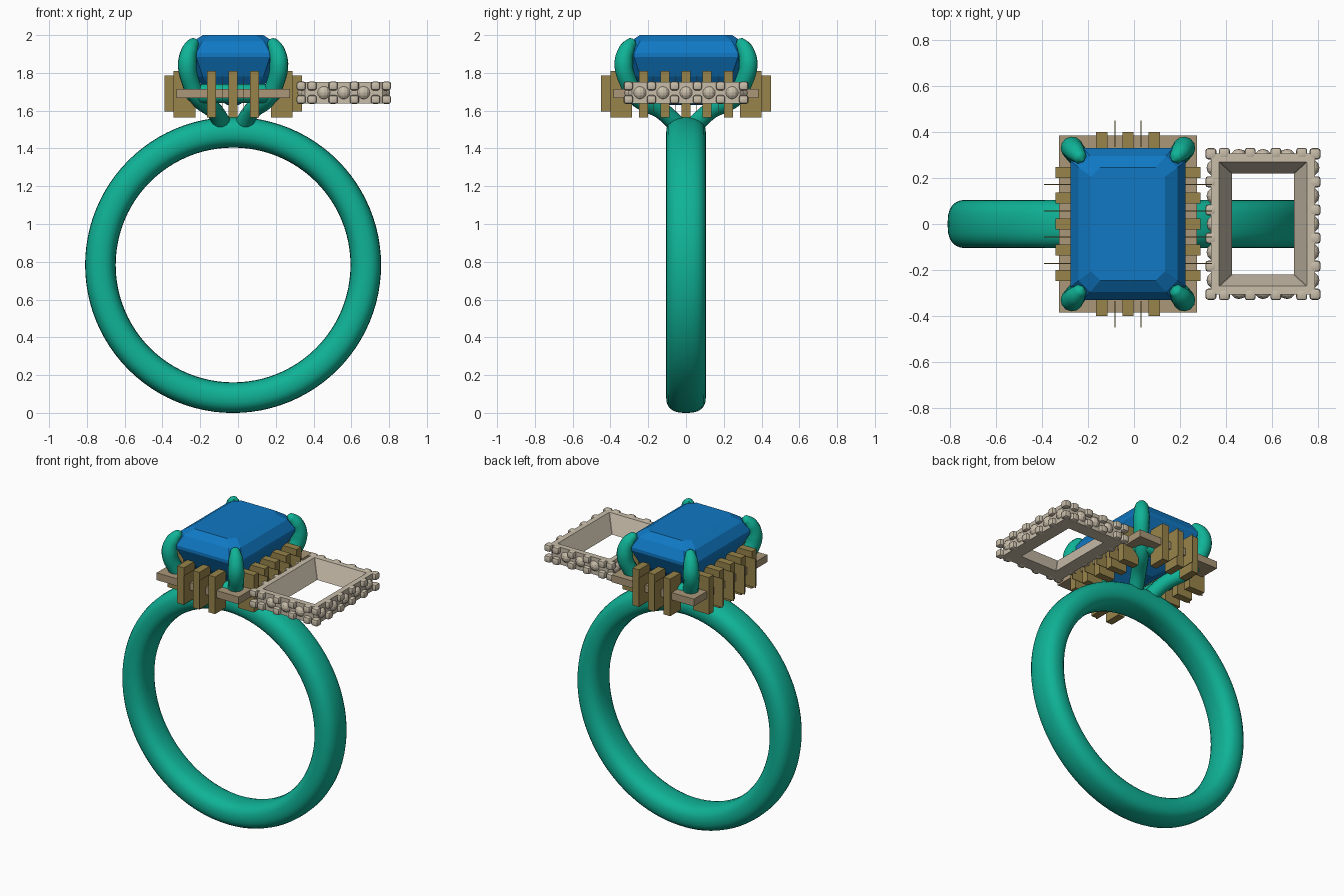
import bpy, bmesh, math
from mathutils import Matrix

if "Cube" in bpy.data.objects:
    bpy.data.objects.remove(bpy.data.objects["Cube"])

CX = -0.026          # centre of ring and setting
HX = 0.56            # centre of the loose halo
HZ = 1.695           # mid height of both frames


def mat(name, col):
    m = bpy.data.materials.new(name)
    m.diffuse_color = (*col, 1)
    m.use_nodes = True
    m.node_tree.nodes["Principled BSDF"].inputs["Base Color"].default_value = m.diffuse_color
    return m


GREEN = mat("green_metal", (0.005, 0.45, 0.31))
BLUE = mat("blue_gem", (0.005, 0.19, 0.55))
BROWN = mat("brown_bars", (0.31, 0.23, 0.07))
TAN = mat("tan_rail", (0.40, 0.31, 0.19))
CREAM = mat("cream_halo", (0.58, 0.51, 0.40))


def finish(name, bm, m, smooth=None):
    bmesh.ops.recalc_face_normals(bm, faces=bm.faces)
    me = bpy.data.meshes.new(name)
    bm.to_mesh(me)
    bm.free()
    me.materials.append(m)
    ob = bpy.data.objects.new(name, me)
    bpy.context.collection.objects.link(ob)
    if smooth:
        bpy.ops.object.select_all(action='DESELECT')
        ob.select_set(True)
        bpy.context.view_layer.objects.active = ob
        bpy.ops.object.shade_smooth_by_angle(angle=math.radians(smooth))
    return ob


def loft(name, sections, m, closed=False, smooth=None):
    """Skin closed loops; join last to first, or cap both ends."""
    bm = bmesh.new()
    rows = [[bm.verts.new(p) for p in s] for s in sections]
    n = len(rows[0])
    for i in range(len(rows) - (0 if closed else 1)):
        a, b = rows[i], rows[(i + 1) % len(rows)]
        for j in range(n):
            k = (j + 1) % n
            bm.faces.new((a[j], a[k], b[k], b[j]))
    if not closed:
        bm.faces.new(rows[0])
        bm.faces.new(rows[-1])
    return finish(name, bm, m, smooth)


def box(bm, x0, x1, y0, y1, z0, z1):
    M = Matrix.Translation(((x0 + x1) / 2, (y0 + y1) / 2, (z0 + z1) / 2))
    S = Matrix.Diagonal((abs(x1 - x0), abs(y1 - y0), z1 - z0, 1))
    return bmesh.ops.create_cube(bm, size=1, matrix=M @ S)['verts']


def rect(cx, hx, hy, z, cut=0):
    """Rectangle loop, with cut corners when cut > 0."""
    if not cut:
        q = [(hx, hy), (-hx, hy), (-hx, -hy), (hx, -hy)]
    else:
        q = [(hx, hy - cut), (hx - cut, hy), (cut - hx, hy), (-hx, hy - cut),
             (-hx, cut - hy), (cut - hx, -hy), (hx - cut, -hy), (hx, cut - hy)]
    return [(cx + x, y, z) for x, y in q]


# band: superellipse section revolved about the y axis
def power(v, e):
    return math.copysign(abs(v) ** e, v)


band = []
for i in range(96):
    a = math.tau * i / 96
    loop = []
    for j in range(24):
        t = math.tau * j / 24
        r = 0.7025 + 0.081 * power(math.cos(t), 0.85)
        y = 0.105 * power(math.sin(t), 0.75)
        loop.append((CX + r * math.cos(a), y, 0.783 + r * math.sin(a)))
    band.append(loop)
loft("ring_band", band, GREEN, closed=True, smooth=60)

# step cut gem
loft("centre_gem", [rect(CX, hx, hy, z, c) for hx, hy, z, c in (
    (0.03, 0.11, 1.63, 0.01), (0.13, 0.21, 1.69, 0.03), (0.20, 0.28, 1.78, 0.04),
    (0.25, 0.33, 1.885, 0.055), (0.25, 0.33, 1.905, 0.055), (0.215, 0.295, 1.965, 0.05),
    (0.16, 0.245, 2.0, 0.04))], BLUE)


# round wires from curves: points are x, y, z, radius factor
def wire(name, pts, radius, cyclic=False, handle='AUTO'):
    cu = bpy.data.curves.new(name, 'CURVE')
    cu.dimensions = '3D'
    cu.bevel_depth = radius
    cu.bevel_resolution = 4
    cu.use_fill_caps = True
    sp = cu.splines.new('BEZIER')
    sp.resolution_u = 8
    sp.use_cyclic_u = cyclic
    sp.bezier_points.add(len(pts) - 1)
    for b, (x, y, z, r) in zip(sp.bezier_points, pts):
        b.co = (x, y, z)
        b.radius = r
        b.handle_left_type = b.handle_right_type = handle
    cu.materials.append(GREEN)
    ob = bpy.data.objects.new(name, cu)
    bpy.context.collection.objects.link(ob)


# claw prongs rising from the band and curling over the gem
path = [(0.055, 0.05, 1.53, 1.0), (0.10, 0.13, 1.60, 1.0), (0.185, 0.26, 1.67, 1.0),
        (0.225, 0.305, 1.75, 1.0), (0.243, 0.33, 1.85, 1.05), (0.228, 0.312, 1.925, 0.9),
        (0.205, 0.285, 1.962, 0.6), (0.195, 0.272, 1.972, 0.1)]
for sx in (-1, 1):
    for sy in (-1, 1):
        wire("claw_prong", [(CX + sx * x, sy * y, z, r) for x, y, z, r in path], 0.047)

# green under-gallery rail
wire("gallery_rail", [(x, y, z, 1) for x, y, z in rect(CX, 0.205, 0.285, 1.69, 0.05)],
     0.05, True, 'VECTOR')

# flat tan rail
loft("setting_rail", [rect(CX, 0.30, 0.384, 1.667), rect(CX, 0.30, 0.384, 1.715),
                      rect(CX, 0.22, 0.30, 1.715), rect(CX, 0.22, 0.30, 1.667)],
     TAN, closed=True)

# upright bars and thin spacer sheets around the rail
bars, sheets = bmesh.new(), bmesh.new()
for s in (-1, 1):
    for i in range(-2, 3):
        box(bars, CX + s * 0.20, CX + s * 0.315, i * 0.112 - 0.024, i * 0.112 + 0.024, 1.565, 1.81)
    for i in range(-1, 2):
        c = CX + i * 0.114
        box(bars, c - 0.024, c + 0.024, s * 0.285, s * 0.40, 1.565, 1.81)
    for i in (-1.5, -0.5, 0.5, 1.5):
        y = i * 0.114
        box(sheets, CX + s * 0.25, CX + s * 0.364, y - 0.002, y + 0.002, 1.595, 1.785)
    for i in (-0.5, 0.5):
        c = CX + i * 0.114
        box(sheets, c - 0.002, c + 0.002, s * 0.335, s * 0.45, 1.595, 1.785)
finish("upright_bars", bars, BROWN)
finish("spacer_sheets", sheets, BROWN)

# loose halo frame with sloping inner wall
loft("halo_frame", [rect(HX, 0.225, 0.305, 1.638, 0.02), rect(HX, 0.225, 0.305, 1.752, 0.02),
                    rect(HX, 0.19, 0.27, 1.752, 0.002), rect(HX, 0.135, 0.22, 1.638, 0.002)],
     CREAM, closed=True)

# small side stones and the beads that hold them
stones, beads = bmesh.new(), bmesh.new()


def stone(x, y):
    bmesh.ops.create_uvsphere(stones, u_segments=12, v_segments=8, radius=0.038,
                              matrix=Matrix.Translation((x, y, HZ)))


def bead(x, y):
    for dz in (-0.036, 0.036):
        vs = box(beads, x - 0.024, x + 0.024, y - 0.024, y + 0.024, HZ + dz - 0.023, HZ + dz + 0.023)
        es = list({e for v in vs for e in v.link_edges})
        bmesh.ops.bevel(beads, geom=es, offset=0.012, segments=2, affect='EDGES', profile=0.5)


for s in (-1, 1):
    for i in range(5):
        stone(HX + s * 0.207, (i - 2) * 0.122)
    for i in range(6):
        bead(HX + s * 0.226, (i - 2.5) * 0.122)
    for i in range(3):
        stone(HX + (i - 1) * 0.105, s * 0.288)
    for i in range(4):
        bead(HX + (i - 1.5) * 0.112, s * 0.307)
finish("halo_stones", stones, CREAM)
finish("halo_beads", beads, CREAM, smooth=40)
